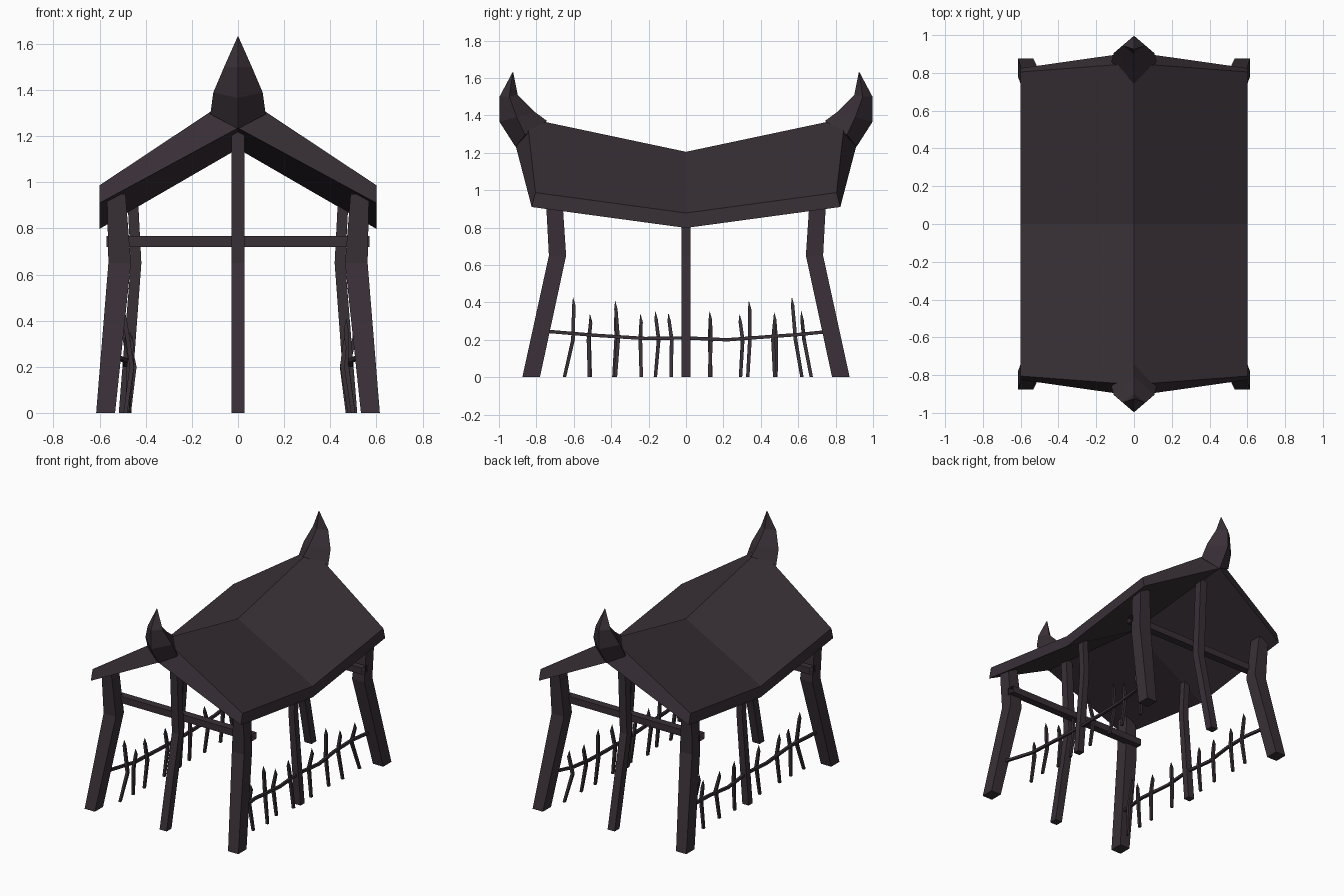
import bpy, bmesh, math, random
from mathutils import Vector

if "Cube" in bpy.data.objects:
    bpy.data.objects.remove(bpy.data.objects["Cube"])
random.seed(4)

wood = bpy.data.materials.new("dark_plum_wood")
wood.diffuse_color = (0.040, 0.029, 0.037, 1)
wood.use_nodes = True
wood.node_tree.nodes["Principled BSDF"].inputs["Base Color"].default_value = wood.diffuse_color


def loft(name, rings, caps=True, smooth=False):
    """Skin matching rings of points; a one-point ring makes a tip."""
    bm = bmesh.new()
    vr = [[bm.verts.new(p) for p in r] for r in rings]
    n = max(len(r) for r in vr)
    for a, b in zip(vr, vr[1:]):
        for i in range(n):
            j = (i + 1) % n
            if len(b) == 1:
                bm.faces.new((a[i], a[j], b[0]))
            else:
                bm.faces.new((a[i], a[j], b[j], b[i]))
    if caps:
        bm.faces.new(vr[0])
        if len(vr[-1]) > 1:
            bm.faces.new(vr[-1])
    bmesh.ops.recalc_face_normals(bm, faces=bm.faces)
    me = bpy.data.meshes.new(name)
    bm.to_mesh(me)
    bm.free()
    me.materials.append(wood)
    ob = bpy.data.objects.new(name, me)
    bpy.context.collection.objects.link(ob)
    return ob


def sq(x, y, z, hx, hy):
    return [(x - hx, y - hy, z), (x + hx, y - hy, z), (x + hx, y + hy, z), (x - hx, y + hy, z)]


# sagging gable roof: cross-sections at front, middle and back
def roof_ring(y_tr, z_tr, y_te, z_te, y_be, z_be, y_br, z_br):
    w = 0.6
    return [(-w, y_te, z_te), (0, y_tr, z_tr), (w, y_te, z_te),
            (w, y_be, z_be), (0, y_br, z_br), (-w, y_be, z_be)]


mid = roof_ring(0, 1.205, 0, .878, 0, .798, 0, 1.145)
end = roof_ring(.85, 1.385, .805, .987, .825, .91, .91, 1.235)
flip = lambda ring: [(x, -y, z) for x, y, z in ring]
roof = loft("roof", [flip(end), mid, end], caps=False)
bm = bmesh.new()
bm.from_mesh(roof.data)
bm.verts.ensure_lookup_table()
for k in (0, 12):  # gable end bands, one quad per slope
    v = bm.verts
    bm.faces.new((v[k], v[k + 1], v[k + 4], v[k + 5]))
    bm.faces.new((v[k + 1], v[k + 2], v[k + 3], v[k + 4]))
bmesh.ops.recalc_face_normals(bm, faces=bm.faces)
bm.to_mesh(roof.data)
bm.free()

for sy, end_name in ((-1, "front"), (1, "back")):
    # curved horn at the ridge end
    def diamond(yi, zi, hw, ys, zs, yo, zo):
        return [(0, sy * yi, zi), (hw, sy * ys, zs), (0, sy * yo, zo), (-hw, sy * ys, zs)]
    loft(end_name + "_ridge_horn", [
        diamond(.743, 1.37, .12, .86, 1.295, .912, 1.232),
        diamond(.807, 1.417, .107, .905, 1.39, .997, 1.365),
        diamond(.90, 1.51, .06, .945, 1.50, .997, 1.50),
        [(0, sy * .925, 1.635)]])
    # bent middle post under the ridge
    loft(end_name + "_middle_post", [
        sq(0, sy * .828, 0, .028, .028), sq(0, sy * .687, .65, .028, .028),
        sq(0, sy * .715, 1.22, .028, .028)])
    # open-ended cross beam
    y0, y1 = sy * .605, sy * .66
    loft(end_name + "_cross_beam", [
        [(x, y0, .72), (x, y1, .72), (x, y1, .768), (x, y0, .768)] for x in (-.57, .57)], caps=False)
    # bent corner legs
    for sx, side in ((-1, "left"), (1, "right")):
        loft(f"{end_name}_{side}_leg", [
            sq(sx * .574, sy * .828, 0, .041, .047),
            sq(sx * .513, sy * .687, .65, .049, .046),
            sq(sx * .528, sy * .705, .95, .040, .044)])

# pickets: (y at tip, height) for each side
fences = {
    "right": (1, [(-.51, .33), (-.375, .41), (-.24, .34), (-.09, .345),
                  (.13, .355), (.34, .41), (.475, .35), (.62, .355)]),
    "left": (-1, [(-.60, .43), (-.51, .34), (-.375, .36), (-.16, .355),
                  (.13, .35), (.29, .34), (.475, .345), (.57, .43)]),
}
for side, (sx, pickets) in fences.items():
    # bent side post under the eave
    loft(side + "_side_post", [
        sq(sx * .492, 0, 0, .025, .023), sq(sx * .442, 0, .65, .023, .023),
        sq(sx * .455, 0, .90, .023, .023)])
    # crooked rail
    path = [(-.74, .53, .245), (-.5, .485, .225), (-.22, .49, .207), (0, .475, .21),
            (.22, .49, .2), (.42, .48, .215), (.6, .49, .228), (.74, .53, .242)]
    r = .009
    loft(side + "_fence_rail", [
        [(sx * x - r, y, z - r), (sx * x + r, y, z - r), (sx * x + r, y, z + r), (sx * x - r, y, z + r)]
        for y, x, z in path])
    # bent pickets with pointed tips
    for i, (y, h) in enumerate(pickets):
        lean = .05 * (1 if y > 0 else -1) if h > .42 or abs(y) > .6 else random.uniform(-.012, .012)
        kink = random.uniform(-.012, .015)
        x = sx * .478
        xb, xm, xt = (x + sx * random.uniform(-.01, .03), x + sx * random.uniform(-.03, .0),
                      x + sx * random.uniform(-.02, .03))
        loft(f"{side}_picket_{i + 1}", [
            sq(xb, y + lean, 0, .008, .009), sq(xm, y + lean * .3 + kink, .2, .01, .01),
            sq(xt, y, h - .045, .009, .009), [(xt, y - .004, h)]])
